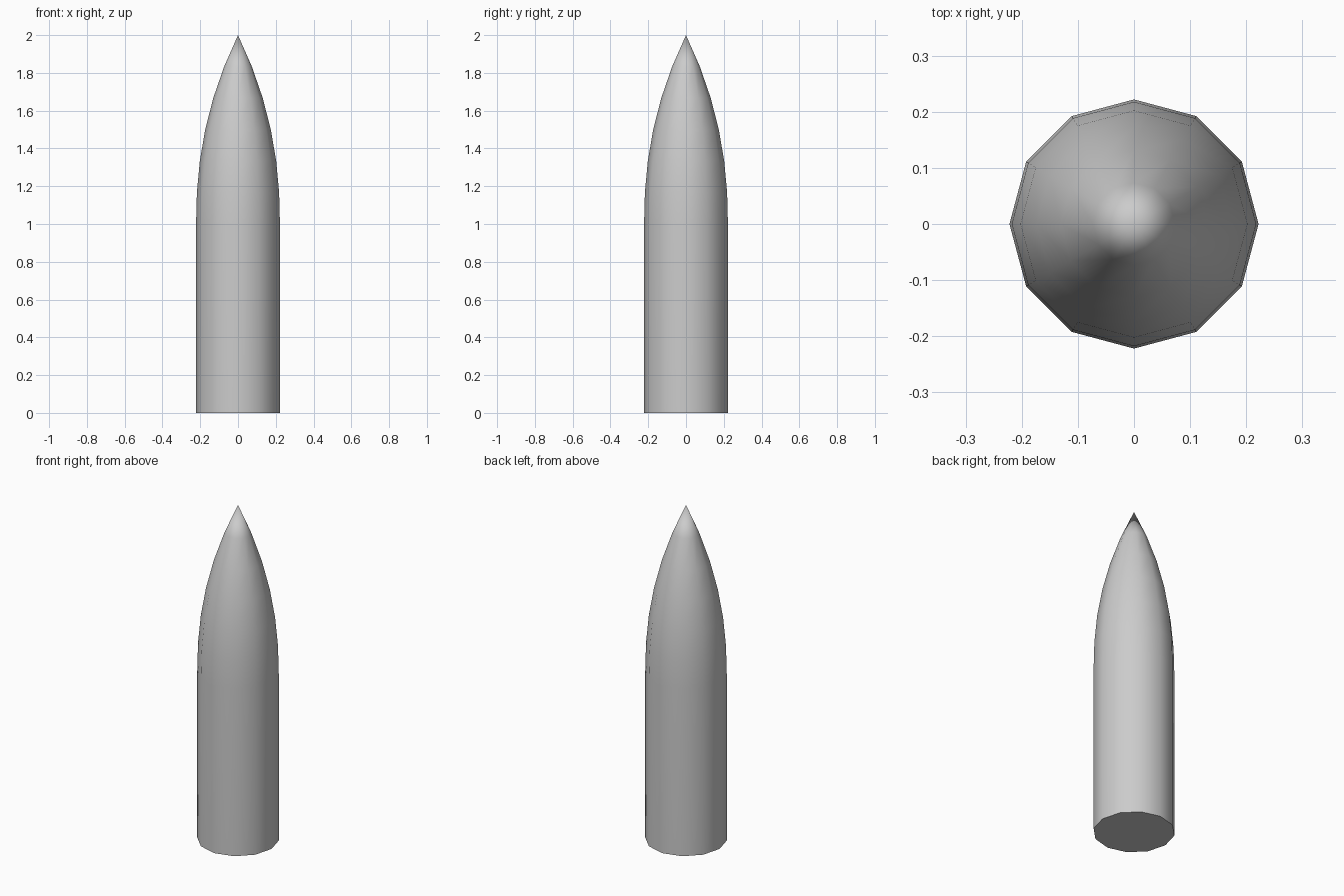
import bpy, bmesh, math

if "Cube" in bpy.data.objects:
    bpy.data.objects.remove(bpy.data.objects["Cube"])

SIDES, RADIUS, BODY, NOSE, STEPS = 12, 0.222, 1.0, 1.0, 6

# Profile: straight body, then a nose curving in towards the tip
profile = [(RADIUS, 0.0)]
for k in range(STEPS):
    t = k / STEPS
    profile.append((RADIUS * (1 - t ** 2.2), BODY + NOSE * t))

bm = bmesh.new()
rings = []
for r, z in profile:
    rings.append([bm.verts.new((r * math.cos(2 * math.pi * i / SIDES),
                                r * math.sin(2 * math.pi * i / SIDES), z))
                  for i in range(SIDES)])

# Side walls
for low, high in zip(rings, rings[1:]):
    for i in range(SIDES):
        j = (i + 1) % SIDES
        bm.faces.new((low[i], low[j], high[j], high[i]))

# Pointed tip and flat base
tip = bm.verts.new((0, 0, BODY + NOSE))
for i in range(SIDES):
    bm.faces.new((rings[-1][i], rings[-1][(i + 1) % SIDES], tip))
bm.faces.new(rings[0][::-1])

mesh = bpy.data.meshes.new("pointed_shell")
bm.to_mesh(mesh)
bm.free()
shell = bpy.data.objects.new("pointed_shell", mesh)
bpy.context.collection.objects.link(shell)

# Smooth sides, sharp base rim
bpy.context.view_layer.objects.active = shell
shell.select_set(True)
bpy.ops.object.shade_smooth_by_angle(angle=math.radians(60))
